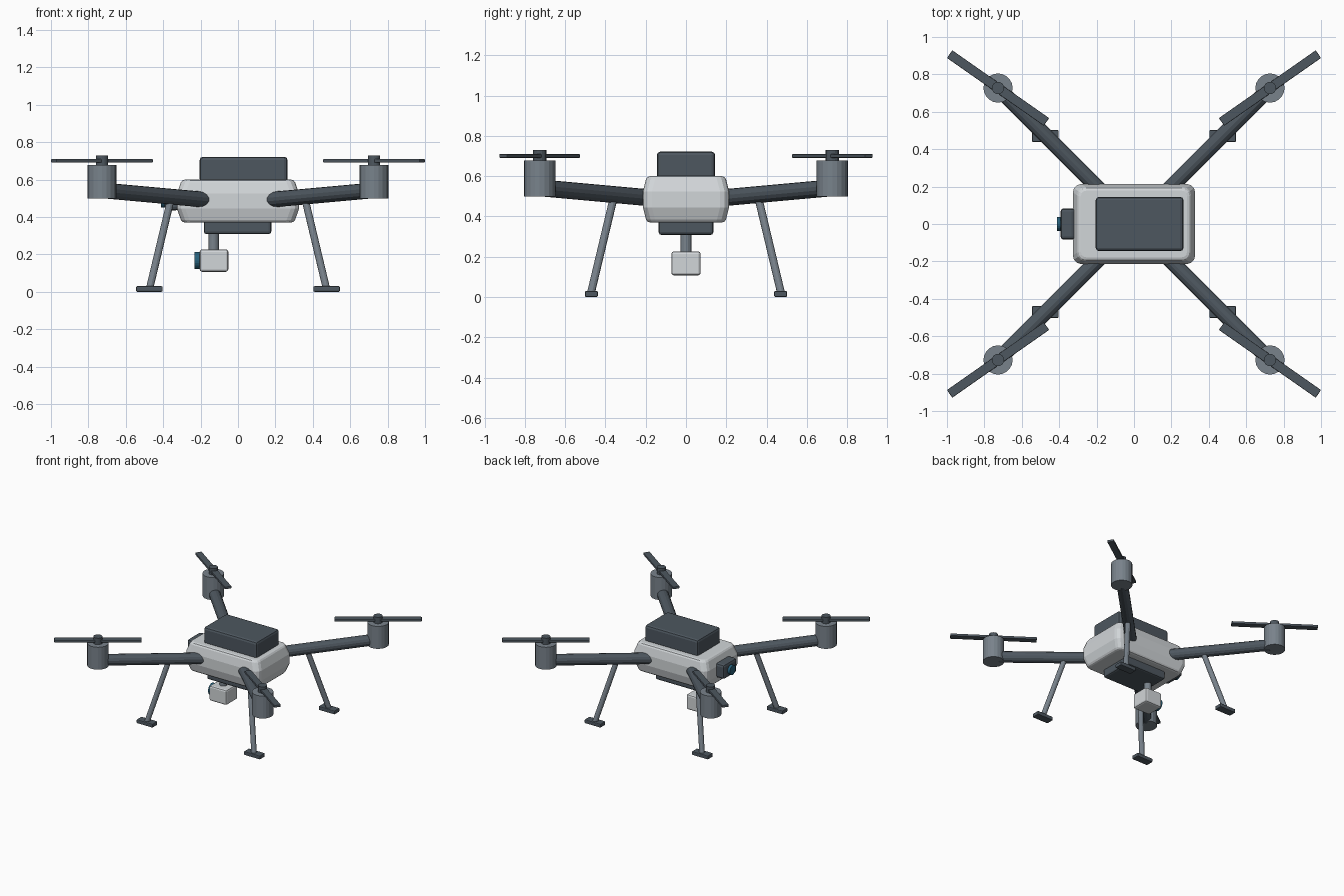
import bpy, bmesh, math
from mathutils import Vector

if "Cube" in bpy.data.objects:
    bpy.data.objects.remove(bpy.data.objects["Cube"])


def material(name, rgb):
    m = bpy.data.materials.new(name)
    m.diffuse_color = (*rgb, 1)
    m.use_nodes = True
    m.node_tree.nodes["Principled BSDF"].inputs["Base Color"].default_value = m.diffuse_color
    return m


SHELL = material("pale_shell", (0.64, 0.67, 0.69))
DARK = material("dark_slate", (0.075, 0.095, 0.115))
METAL = material("mid_grey", (0.19, 0.225, 0.26))
GLASS = material("blue_glass", (0.02, 0.12, 0.2))


def finish(obj, name, mat, bevel=0.0, segments=2):
    obj.name = name
    obj.data.materials.append(mat)
    if bevel:
        mod = obj.modifiers.new("bevel", "BEVEL")
        mod.width, mod.segments = bevel, segments
        mod.limit_method = "ANGLE"
        mod.angle_limit = math.radians(40)
    return obj


def box(name, lo, hi, mat, bevel=0.0, angle=0.0):
    lo, hi = Vector(lo), Vector(hi)
    bpy.ops.mesh.primitive_cube_add(size=1, location=(lo + hi) / 2)
    obj = bpy.context.object
    obj.scale = hi - lo
    bpy.ops.object.transform_apply(location=False, rotation=False, scale=True)
    obj.rotation_euler.z = angle
    return finish(obj, name, mat, bevel)


def rod(name, a, b, radius, mat, sides=16, bevel=0.0):
    a, b = Vector(a), Vector(b)
    bpy.ops.mesh.primitive_cylinder_add(vertices=sides, radius=radius, depth=(b - a).length,
                                        location=(a + b) / 2)
    obj = bpy.context.object
    obj.rotation_euler = (b - a).to_track_quat("Z", "Y").to_euler()
    return finish(obj, name, mat, bevel, 1)


def rounded_rect(hx, hy, r, z, steps=3):
    pts = []
    for k, (sx, sy) in enumerate([(1, 1), (-1, 1), (-1, -1), (1, -1)]):
        for i in range(steps + 1):
            t = math.pi / 2 * (k + i / steps)
            pts.append((sx * (hx - r) + r * math.cos(t), sy * (hy - r) + r * math.sin(t), z))
    return pts


def loft(name, sections, mat, bevel):
    bm = bmesh.new()
    rings = [[bm.verts.new(p) for p in s] for s in sections]
    n = len(rings[0])
    for lower, upper in zip(rings, rings[1:]):
        for i in range(n):
            j = (i + 1) % n
            bm.faces.new((lower[i], lower[j], upper[j], upper[i]))
    bm.faces.new(rings[0][::-1])
    bm.faces.new(rings[-1])
    mesh = bpy.data.meshes.new(name)
    bm.to_mesh(mesh)
    bm.free()
    obj = bpy.data.objects.new(name, mesh)
    bpy.context.collection.objects.link(obj)
    return finish(obj, name, mat, bevel)


# Central shell, slightly narrower at top and bottom
loft("body_shell", [rounded_rect(hx, hy, 0.045, z) for hx, hy, z in
                    [(0.30, 0.195, 0.37), (0.327, 0.214, 0.445),
                     (0.327, 0.214, 0.525), (0.30, 0.195, 0.60)]], SHELL, 0.016)

# Battery and belly plate
box("battery", (-0.205, -0.145, 0.585), (0.265, 0.145, 0.722), DARK, 0.018)
box("belly_plate", (-0.183, -0.136, 0.308), (0.178, 0.136, 0.385), DARK, 0.014)

# Hanging camera
rod("gimbal_post", (-0.13, 0, 0.21), (-0.13, 0, 0.32), 0.028, METAL)
box("gimbal_camera", (-0.205, -0.073, 0.107), (-0.052, 0.073, 0.227), SHELL, 0.013)
rod("gimbal_lens", (-0.232, 0, 0.168), (-0.19, 0, 0.168), 0.046, GLASS, 20)

# Nose sensor
box("nose_sensor", (-0.393, -0.084, 0.435), (-0.315, 0.084, 0.55), DARK, 0.018)
rod("nose_lens", (-0.413, 0, 0.488), (-0.38, 0, 0.488), 0.037, GLASS, 20)

# Four arms, each with motor, propeller and leg
M = 0.727
for sy, end in ((-1, "front"), (1, "back")):
    for sx, side in ((-1, "left"), (1, "right")):
        tag = f"{end}_{side}_"
        x, y = sx * M, sy * M
        arm = rod(tag + "arm", (sx * 0.15, sy * 0.15, 0.49), (sx * 0.7, sy * 0.7, 0.54),
                  0.042, DARK, 14)
        motor = rod(tag + "motor", (x, y, 0.5), (x, y, 0.679), 0.078, METAL, 20)
        rod(tag + "propeller_hub", (x, y, 0.67), (x, y, 0.73), 0.033, DARK, 16)
        box(tag + "propeller_blade", (x - 0.316, y - 0.025, 0.691), (x + 0.316, y + 0.025, 0.71),
            DARK, 0.004, sx * sy * math.radians(35))
        rod(tag + "leg", (sx * 0.36, sy * 0.36, 0.49), (sx * 0.472, sy * 0.472, 0.02),
            0.02, METAL, 12)
        fx, fy = sx * 0.474, sy * 0.47
        box(tag + "foot", (fx - 0.071, fy - 0.032, 0), (fx + 0.071, fy + 0.032, 0.03), DARK, 0.006)
